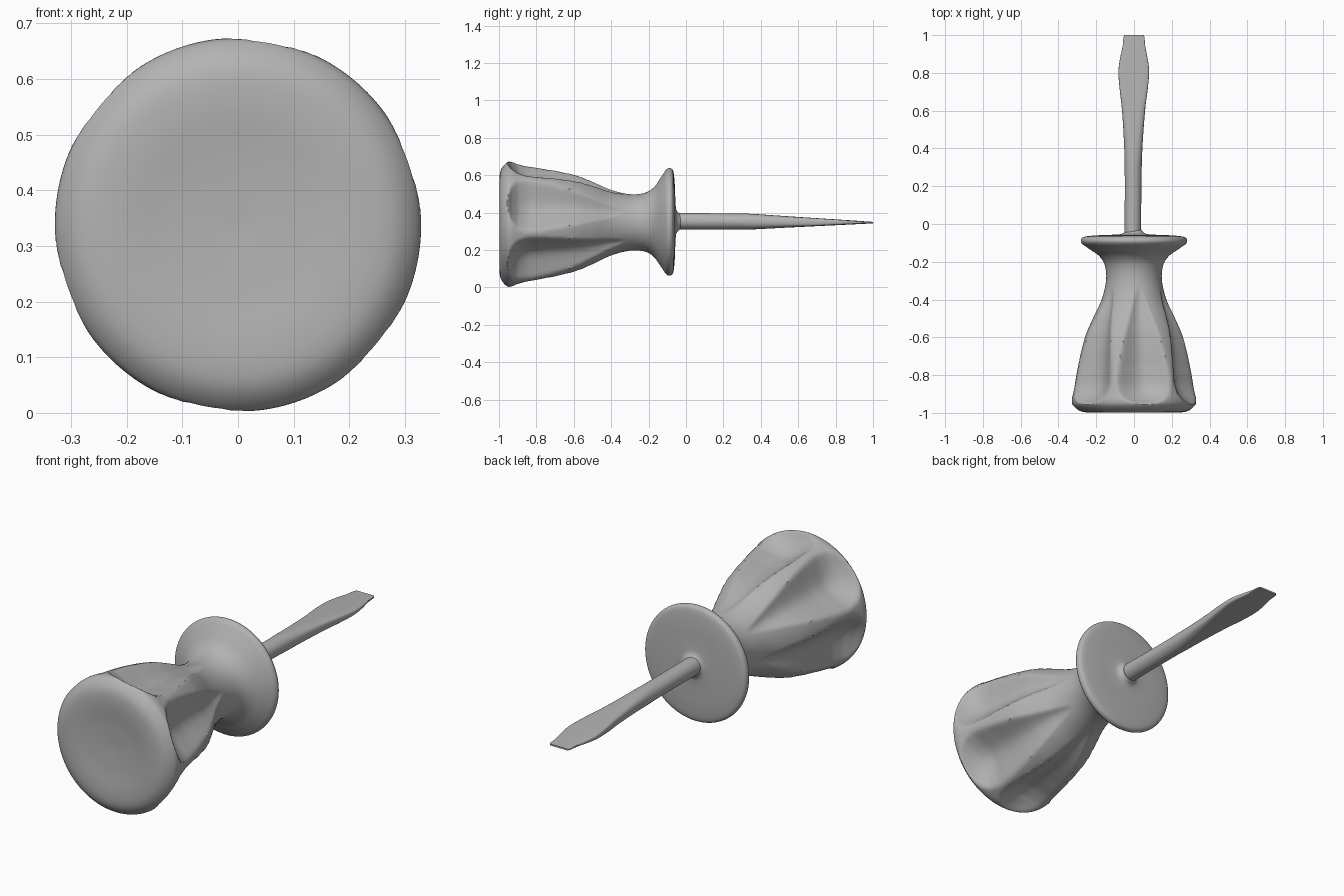
import bpy, bmesh, math

if "Cube" in bpy.data.objects:
    bpy.data.objects.remove(bpy.data.objects["Cube"])


def catmull(points, steps):
    """Smooth 2D curve through the given points."""
    p = [points[0]] + points + [points[-1]]
    out = []
    for i in range(1, len(p) - 2):
        for s in range(steps):
            t = s / steps
            out.append(tuple(
                0.5 * (2 * b + (c - a) * t + (2 * a - 5 * b + 4 * c - d) * t * t
                       + (3 * b - a - 3 * c + d) * t ** 3)
                for a, b, c, d in zip(p[i - 1], p[i], p[i + 1], p[i + 2])))
    out.append(points[-1])
    return out


def lerp_table(table, y):
    """Linear lookup of a value along the length."""
    if y <= table[0][0]:
        return table[0][1]
    for (y0, v0), (y1, v1) in zip(table, table[1:]):
        if y <= y1:
            return v0 + (v1 - v0) * (y - y0) / (y1 - y0)
    return table[-1][1]


def loft(name, rings, material):
    """Skin closed rings of points and cap both ends."""
    bm = bmesh.new()
    loops = [[bm.verts.new(co) for co in ring] for ring in rings]
    for a, b in zip(loops, loops[1:]):
        n = len(a)
        for i in range(n):
            j = (i + 1) % n
            bm.faces.new((a[i], a[j], b[j], b[i]))
    bm.faces.new(loops[0])
    bm.faces.new(loops[-1])
    bmesh.ops.recalc_face_normals(bm, faces=bm.faces)
    mesh = bpy.data.meshes.new(name)
    bm.to_mesh(mesh)
    bm.free()
    mesh.materials.append(material)
    obj = bpy.data.objects.new(name, mesh)
    bpy.context.collection.objects.link(obj)
    bpy.context.view_layer.objects.active = obj
    obj.select_set(True)
    bpy.ops.object.shade_smooth_by_angle(angle=math.radians(40))
    obj.select_set(False)
    return obj


grey = bpy.data.materials.new("plain grey")
grey.diffuse_color = (0.45, 0.45, 0.45, 1)
grey.use_nodes = True
grey.node_tree.nodes["Principled BSDF"].inputs["Base Color"].default_value = grey.diffuse_color

# Handle: turned profile (y, radius) with six scooped finger flutes
profile = [(-0.985, 0.01), (-0.99, 0.12), (-0.998, 0.22), (-0.992, 0.285), (-0.965, 0.325),
           (-0.935, 0.336), (-0.88, 0.327), (-0.75, 0.304), (-0.6, 0.265), (-0.5, 0.222),
           (-0.4, 0.175), (-0.3, 0.151), (-0.22, 0.157), (-0.17, 0.188), (-0.13, 0.245),
           (-0.105, 0.28), (-0.085, 0.287), (-0.068, 0.27), (-0.06, 0.2), (-0.056, 0.1),
           (-0.05, 0.06), (-0.03, 0.04)]
flute_depth = [(-0.955, 0), (-0.93, 0.04), (-0.9, 0.068), (-0.85, 0.085), (-0.75, 0.079),
               (-0.6, 0.055), (-0.5, 0.033), (-0.4, 0.012), (-0.33, 0)]
SEGMENTS, FLUTES, FIRST = 144, 6, math.radians(20)
pitch = math.tau / FLUTES
rings = []
for y, r in catmull(profile, 6):
    depth = lerp_table(flute_depth, y) if r > 0.14 else 0
    cz = 0.338 + 0.015 * (y + 0.95)
    ring = []
    for i in range(SEGMENTS):
        ang = math.tau * i / SEGMENTS
        off = (ang - FIRST + pitch / 2) % pitch - pitch / 2
        rr = r - max(0, depth - 0.385 * off * off)
        ring.append((rr * math.cos(ang) * 0.98, y, cz + rr * math.sin(ang)))
    rings.append(ring)
loft("handle", rings, grey)

# Shaft and blade: (y, half width), with thickness tapering to the tip
widths = [(-0.08, 0.044), (0.2, 0.044), (0.4, 0.048), (0.6, 0.061), (0.72, 0.075),
          (0.8, 0.081), (0.86, 0.076), (0.94, 0.06), (0.985, 0.056), (1.0, 0.05)]
thickness = [(-0.08, 0.044), (0.35, 0.042), (0.6, 0.027), (0.9, 0.01), (1.0, 0.004)]
rings = []
for y, w in catmull(widths, 4):
    h = lerp_table(thickness, y)
    flat = 1 - 0.6 * min(1, max(0, (y - 0.3) / 0.4))  # round shaft to boxy blade
    cz = 0.355 - 0.008 * max(0, y)
    ring = []
    for i in range(32):
        c, s = math.cos(math.tau * i / 32), math.sin(math.tau * i / 32)
        ring.append((-0.006 + 0.006 * max(0, y) + w * math.copysign(abs(c) ** flat, c),
                     y, cz + h * math.copysign(abs(s) ** flat, s)))
    rings.append(ring)
loft("shaft_and_blade", rings, grey)
